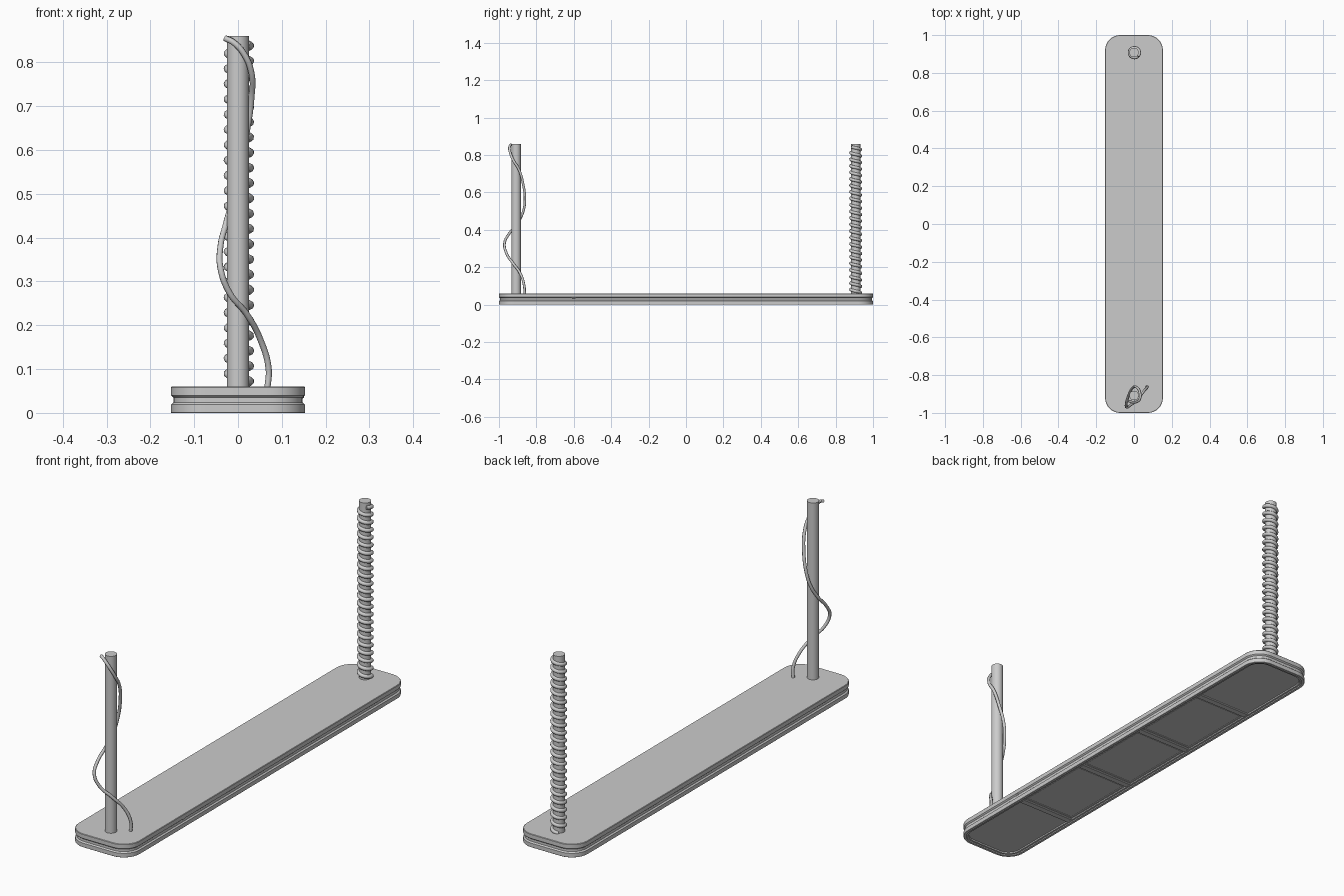
import bpy, bmesh
from math import sin, cos, pi, radians

if "Cube" in bpy.data.objects:
    bpy.data.objects.remove(bpy.data.objects["Cube"])


def smooth(obj):
    bpy.ops.object.select_all(action='DESELECT')
    obj.select_set(True)
    bpy.context.view_layer.objects.active = obj
    bpy.ops.object.shade_smooth_by_angle(angle=radians(30))


def outline(hx, hy, r, seg=10):
    """Rounded rectangle, counter-clockwise."""
    pts = []
    for i, (sx, sy) in enumerate([(1, 1), (-1, 1), (-1, -1), (1, -1)]):
        for k in range(seg + 1):
            a = (i + k / seg) * pi / 2
            pts.append((sx * (hx - r) + r * cos(a), sy * (hy - r) + r * sin(a)))
    return pts


def loft(name, profile, hx=0.153, hy=1.0, r=0.08):
    """Stack of rounded rectangles given as (inset, z), capped at both ends."""
    bm = bmesh.new()
    rings = [[bm.verts.new((x, y, z)) for x, y in outline(hx - d, hy - d, r - d)]
             for d, z in profile]
    for a, b in zip(rings, rings[1:]):
        n = len(a)
        for i in range(n):
            bm.faces.new((a[i], a[(i + 1) % n], b[(i + 1) % n], b[i]))
    bm.faces.new(rings[0])
    bm.faces.new(rings[-1])
    bmesh.ops.recalc_face_normals(bm, faces=bm.faces)
    me = bpy.data.meshes.new(name)
    bm.to_mesh(me)
    bm.free()
    obj = bpy.data.objects.new(name, me)
    bpy.context.collection.objects.link(obj)
    smooth(obj)
    return obj


def box(name, loc, size, bevel=0.0):
    bpy.ops.mesh.primitive_cube_add(size=1, location=loc)
    obj = bpy.context.object
    obj.name = name
    obj.scale = size
    bpy.ops.object.transform_apply(location=False, rotation=False, scale=True)
    if bevel:
        mod = obj.modifiers.new("bevel", 'BEVEL')
        mod.width = bevel
        mod.segments = 1
    return obj


def cord(name, pts, radius, kind, res=8):
    cu = bpy.data.curves.new(name, 'CURVE')
    cu.dimensions = '3D'
    cu.bevel_depth = radius
    cu.bevel_resolution = 2
    cu.resolution_u = res
    cu.use_fill_caps = True
    sp = cu.splines.new(kind)
    if kind == 'BEZIER':
        sp.bezier_points.add(len(pts) - 1)
        for bp, p in zip(sp.bezier_points, pts):
            bp.co = p
            bp.handle_left_type = bp.handle_right_type = 'AUTO'
    else:
        sp.points.add(len(pts) - 1)
        for q, p in zip(sp.points, pts):
            q.co = (*p, 1)
    obj = bpy.data.objects.new(name, cu)
    bpy.context.collection.objects.link(obj)
    return obj


# Lamp housing: grooved side wall, bottom rim and stepped recess underneath
loft("housing", [
    (0.024, 0.009), (0.022, 0.004), (0.014, 0.004), (0.012, 0.0), (0.001, 0.0),
    (0.0, 0.001), (0.0, 0.019), (0.001, 0.020), (0.006, 0.024), (0.006, 0.035),
    (0.001, 0.039), (0.0, 0.040), (0.0, 0.058), (0.002, 0.060)])

# Dividers between the five diffuser panels
dividers = [-0.585, -0.195, 0.195, 0.585]
for y in dividers:
    box("panel_divider", (0, y, 0.0075), (0.264, 0.03, 0.007), 0.002)

# Thin frames around the three middle panels
for y in (-0.39, 0, 0.39):
    for s in (-1, 1):
        box("panel_frame_end", (0, y + s * 0.172, 0.0085), (0.254, 0.008, 0.004))
        box("panel_frame_side", (s * 0.123, y, 0.0085), (0.008, 0.344, 0.004))

# Small switch in the side groove
bpy.ops.mesh.primitive_uv_sphere_add(segments=16, ring_count=8, location=(0.147, -0.6, 0.037))
switch = bpy.context.object
switch.name = "side_switch"
switch.scale = (0.004, 0.014, 0.004)
smooth(switch)

# Suspension poles
for name, y in (("front_pole", -0.908), ("back_pole", 0.908)):
    bpy.ops.mesh.primitive_cylinder_add(vertices=32, radius=0.025, depth=0.802,
                                        location=(0, y, 0.459))
    pole = bpy.context.object
    pole.name = name
    smooth(pole)

# Tight cord coil on the back pole
pitch, z0, z1 = 0.0348, 0.060, 0.842
n = 460
coil = []
for i in range(n + 1):
    z = z0 + (z1 - z0) * i / n
    a = -2 * pi * (z - 0.072) / pitch
    coil.append((0.002 + 0.0265 * cos(a), 0.907 + 0.0265 * sin(a), z))
cord("coiled_cord", coil, 0.0085, 'POLY')

# Loose power cord winding around the front pole
cord("loose_cord", [
    (0.067, -0.862, 0.055), (0.070, -0.865, 0.10), (0.052, -0.885, 0.165),
    (0.020, -0.928, 0.225), (-0.020, -0.960, 0.275), (-0.040, -0.970, 0.33),
    (-0.040, -0.945, 0.38), (-0.028, -0.905, 0.43), (-0.012, -0.873, 0.49),
    (0.003, -0.861, 0.56), (0.020, -0.870, 0.64), (0.031, -0.892, 0.72),
    (0.031, -0.925, 0.775), (0.013, -0.942, 0.82), (-0.010, -0.943, 0.845),
    (-0.030, -0.936, 0.855)], 0.007, 'BEZIER')
